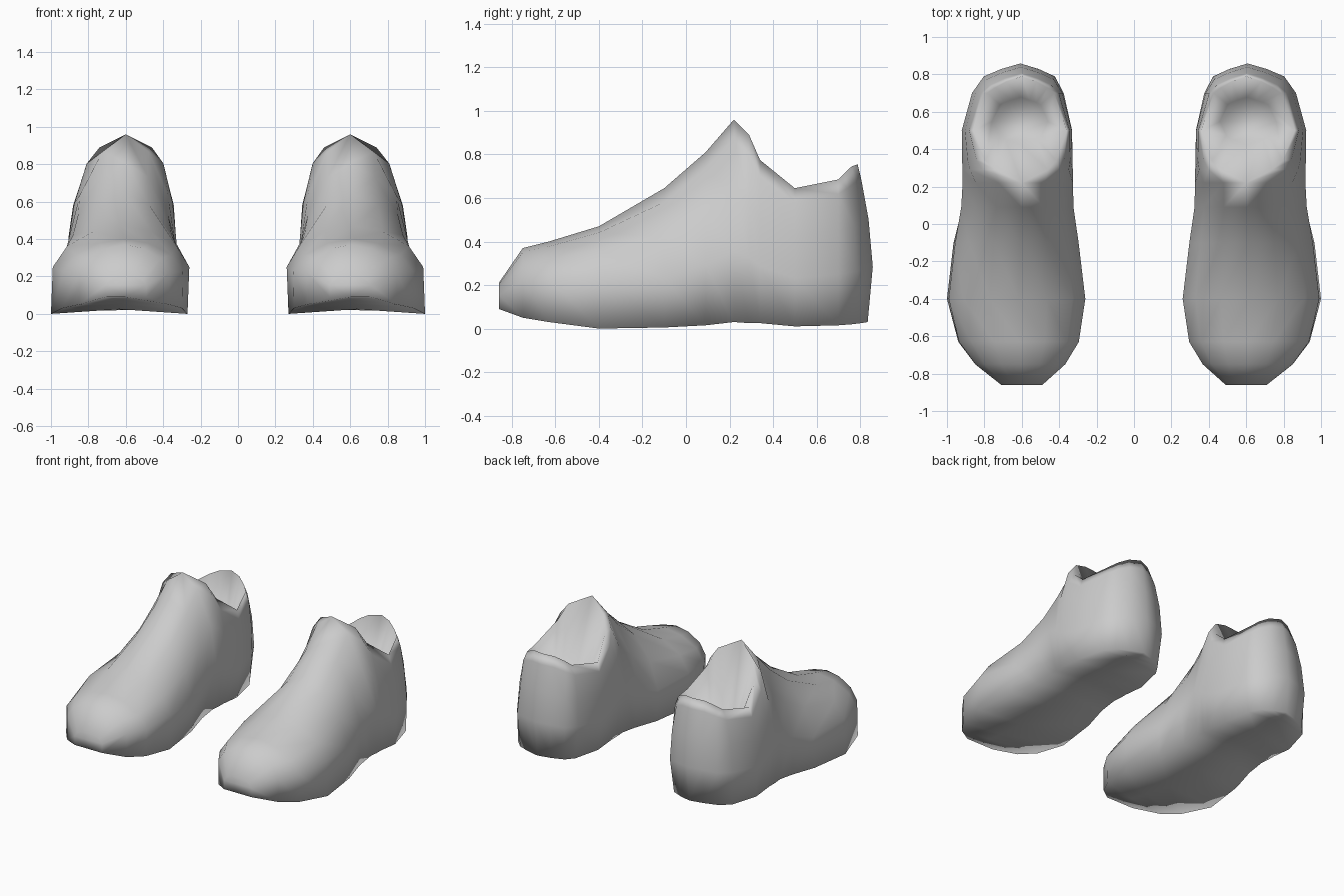
import bpy, bmesh

cube = bpy.data.objects.get("Cube")
if cube:
    bpy.data.objects.remove(cube, do_unlink=True)

grey = bpy.data.materials.new("plain_grey")
grey.use_nodes = True
colour = (0.6, 0.6, 0.6, 1)
grey.diffuse_color = colour
grey.node_tree.nodes["Principled BSDF"].inputs["Base Color"].default_value = colour

# Cross-sections from toe to heel: y, rim half width, top z, full half width, sole z
SECTIONS = [
    (-0.86, 0, .21, .11, .09),
    (-0.75, 0, .37, .24, .05),
    (-0.63, 0, .40, .32, .03),
    (-0.40, 0, .47, .365, 0),
    (-0.10, 0, .645, .33, .005),
    (0.09, 0, .81, .30, .015),
    (0.22, 0, .96, .295, .03),
    (0.29, .14, .89, .295, .025),
    (0.34, .19, .775, .295, .025),
    (0.50, .25, .645, .295, .01),
    (0.70, .18, .685, .245, .015),
    (0.79, .14, .715, .19, .02),
    (0.83, .08, .745, .10, .025),
    (0.86, 0, .755, 0, .03),
]
OPENING = 6  # first section with an open top


def clamp(v):
    return max(0.0, min(1.0, v))


def half_profile(y, rim, top, width, base):
    """Rounded side wall from the rim down to the sole edge."""
    fullness = 0.6 if y < -0.3 else 1  # the toe box is fuller than the ankle
    tuck = 0.94 if y > 0 else 1
    wall = [(rim + (width - rim) * out, base + (top - base) * up ** fullness)
            for out, up in ((0, 1), (.42, .9), (.8, .65), (1, .35))]
    return wall + [(width * tuck, base)]


def place(y, dx, z):
    """Put a section point in place, with the outward swing and heel lean."""
    swing = 0.035 * clamp((y + .86) / .4) * clamp((.95 - y) / .3) * clamp(1 - z / .9)
    if y > 0.75:
        lean = 0.07 * (max(0, z - .2) / .55) ** 2 + (0.025 if z < .1 else 0)
    else:
        lean = 0
    return (0.6 + swing + dx, y - lean, z)


def build_shoe(name, side):
    bm = bmesh.new()
    rings = []
    last = len(SECTIONS) - 1
    for i, section in enumerate(SECTIONS):
        y, base = section[0], section[4]
        half = half_profile(*section)
        arch = 0.025 if 1 <= i <= last - 3 else 0
        pts = [place(y, w, z) for w, z in half]
        pts.append(place(y, 0, base + arch))
        pts += [place(y, -w, z) for w, z in reversed(half)]
        rings.append([bm.verts.new((side * x, py, z)) for x, py, z in pts])

    # Outer skin and sole
    for a, b in zip(rings, rings[1:]):
        for j in range(len(a) - 1):
            bm.faces.new((a[j], a[j + 1], b[j + 1], b[j]))
    bm.faces.new(rings[0])

    # Foot opening: lining runs from the rim down to a small floor
    rim = [ring[0] for ring in rings[OPENING:]]
    rim += [ring[-1] for ring in reversed(rings[OPENING:])]
    floor = []
    for v in rim:
        x, y, z = v.co
        floor.append(bm.verts.new((side * .61 + (x - side * .61) * .6,
                                   .57 + (y - .55) * .45, .42)))
    for k in range(len(rim)):
        m = (k + 1) % len(rim)
        bm.faces.new((rim[k], rim[m], floor[m], floor[k]))
    bm.faces.new(floor)

    # Close the seams along the instep and heel, then smooth
    bmesh.ops.remove_doubles(bm, verts=bm.verts, dist=0.0005)
    bmesh.ops.recalc_face_normals(bm, faces=bm.faces)
    for f in bm.faces:
        f.smooth = True
    mesh = bpy.data.meshes.new(name)
    bm.to_mesh(mesh)
    bm.free()
    mesh.materials.append(grey)
    obj = bpy.data.objects.new(name, mesh)
    bpy.context.collection.objects.link(obj)


build_shoe("left_shoe", 1)
build_shoe("right_shoe", -1)
